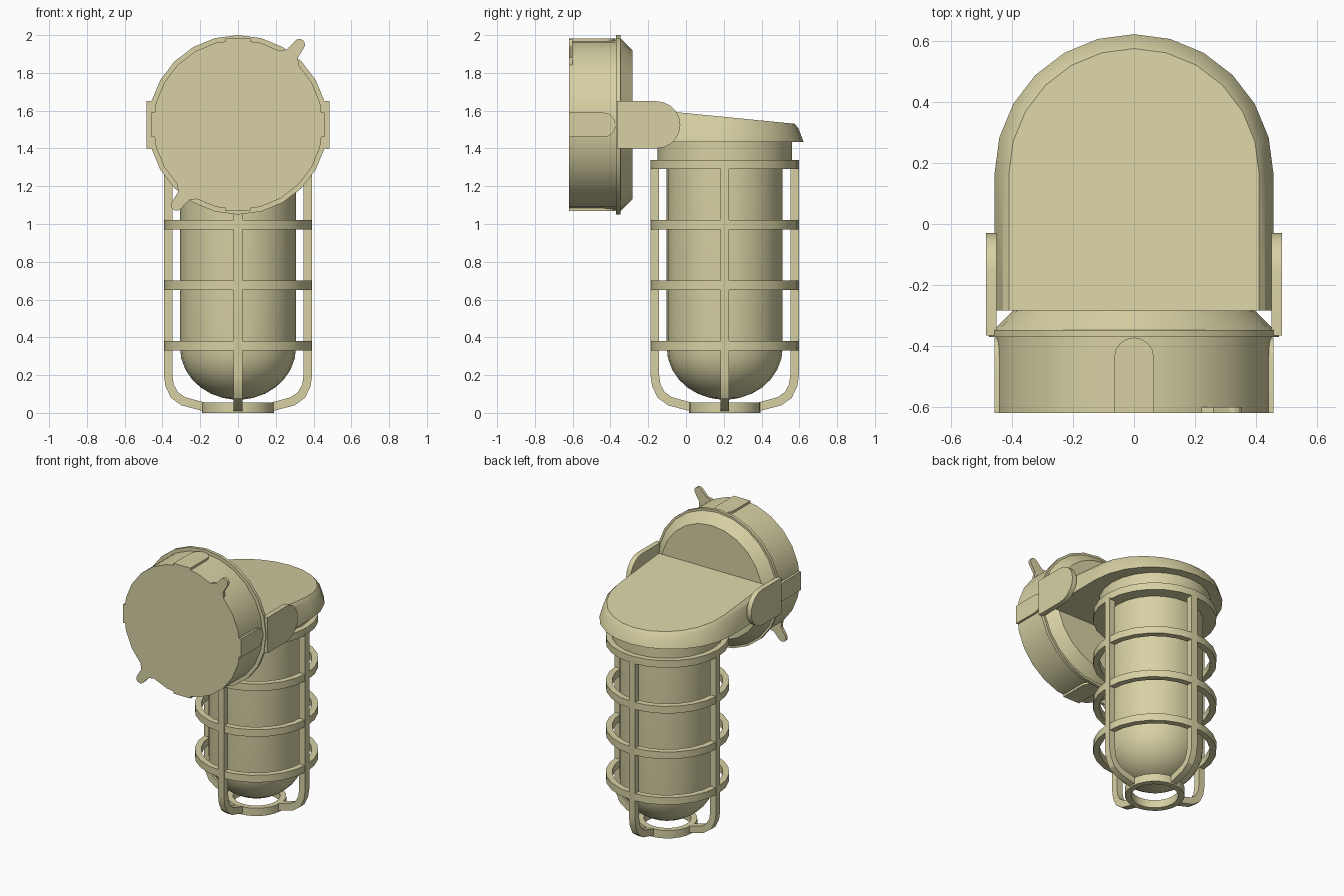
import bpy, bmesh, math
from mathutils import Vector, Matrix

if "Cube" in bpy.data.objects:
    bpy.data.objects.remove(bpy.data.objects["Cube"])

SEG = 24
LAMP_Y = 0.205                     # axis of lamp and cage
BOX_Z = 1.525                      # axis of wall box

mat = bpy.data.materials.new("khaki_paint")
mat.diffuse_color = (0.68, 0.64, 0.37, 1)
mat.use_nodes = True
mat.node_tree.nodes["Principled BSDF"].inputs["Base Color"].default_value = mat.diffuse_color


def finish(name, bm):
    bmesh.ops.remove_doubles(bm, verts=bm.verts, dist=1e-5)
    bmesh.ops.recalc_face_normals(bm, faces=bm.faces)
    me = bpy.data.meshes.new(name)
    bm.to_mesh(me)
    bm.free()
    me.materials.append(mat)
    ob = bpy.data.objects.new(name, me)
    bpy.context.collection.objects.link(ob)
    bpy.ops.object.select_all(action='DESELECT')
    ob.select_set(True)
    bpy.context.view_layer.objects.active = ob
    bpy.ops.object.shade_smooth_by_angle(angle=math.radians(28))
    return ob


def loft(name, loops, closed=False):
    """Skin a list of equal-length vertex loops; cap the ends unless closed."""
    bm = bmesh.new()
    rows = [[bm.verts.new(p) for p in lp] for lp in loops]
    n = len(rows[0])
    pairs = list(zip(rows, rows[1:]))
    if closed:
        pairs.append((rows[-1], rows[0]))
    for a, b in pairs:
        for i in range(n):
            j = (i + 1) % n
            bm.faces.new((a[i], a[j], b[j], b[i]))
    if not closed:
        bm.faces.new(rows[0])
        bm.faces.new(rows[-1])
    return finish(name, bm)


def lathe(name, prof, place, closed=False):
    """Revolve (radius, height) points; place(x, y, h) puts them in the world."""
    ang = [2 * math.pi * i / SEG for i in range(SEG)]
    return loft(name, [[place(r * math.cos(a), r * math.sin(a), h) for a in ang]
                       for r, h in prof], closed)


def prism(name, pts, t0, t1, place):
    """Extrude a flat outline (u, v) from t0 to t1."""
    return loft(name, [[place(u, v, t) for u, v in pts] for t in (t0, t1)])


def lamp(x, y, h):
    return (x, y + LAMP_Y, h)


def wall(x, y, h):
    return (x, h, y + BOX_Z)


def arc(cu, cv, r, a0, a1, n):
    return [(cu + r * math.cos(math.radians(a0 + (a1 - a0) * i / n)),
             cv + r * math.sin(math.radians(a0 + (a1 - a0) * i / n)))
            for i in range(n + 1)]


# Wall box with flange and tapered cover
lathe("wall_box", [(0.45, -0.62), (0.45, -0.37)], wall)
lathe("box_flange", [(0.475, -0.37), (0.475, -0.348)], wall)
lathe("tapered_cover", [(0.46, -0.348), (0.395, -0.283)], wall)

# Raised conduit bosses on four sides of the box
boss = [(-0.065, -0.62), (0.065, -0.62)] + arc(0, -0.437, 0.065, 0, 180, 8)
for k in range(4):
    a = k * math.pi / 2
    prism(f"box_boss_{k + 1}", boss, 0.40, 0.457,
          lambda u, v, t: (t * math.cos(a) - u * math.sin(a), v,
                           BOX_Z + t * math.sin(a) + u * math.cos(a)))

# Two mounting lugs at the front rim
lug = [(0.41, -0.08), (0.45, -0.06), (0.475, -0.036)] + \
    arc(0.535, 0, 0.03, -90, 90, 6) + [(0.475, 0.036), (0.45, 0.06), (0.41, 0.08)]
for k in range(2):
    a = math.radians(52.6 + 180 * k)
    prism(f"mounting_lug_{k + 1}", lug, -0.62, -0.60,
          lambda u, v, t: (u * math.cos(a) - v * math.sin(a), t,
                           BOX_Z + u * math.sin(a) + v * math.cos(a)))

# Side arms
arm = [(-0.365, 1.40)] + arc(-0.155, BOX_Z, 0.125, -90, 90, 10) + [(-0.365, 1.65)]
for side, name in ((-1, "left_arm"), (1, "right_arm")):
    prism(name, arm, 0.45, 0.485, lambda u, v, t: (side * t, u, v))


# Sloped hood with rounded far end
def hood_loop(r, drop=None):
    pts = [(r, -0.283)] + arc(0, 0.165, r, 0, 180, 12) + [(-r, -0.283)]
    return [(x, y, 1.435 if drop is None else 1.587 - 0.098 * y - drop)
            for x, y in pts]


loft("hood", [hood_loop(0.457), hood_loop(0.43, 0.022), hood_loop(0.41, 0)])

# Neck and glass globe
lathe("neck", [(0.355, 1.33), (0.355, 1.436)], lamp)
dome = [(0.307 * math.cos(math.radians(d)), 0.345 - 0.275 * math.sin(math.radians(d)))
        for d in (85, 75, 62, 50, 38, 25, 12, 0)]
lathe("globe", dome + [(0.307, 1.30)], lamp)

# Cage rings
lathe("cage_top_ring", [(0.393, 1.29), (0.393, 1.34)], lamp)
for k, z in enumerate((0.33, 0.65, 0.97)):
    lathe(f"cage_ring_{k + 1}", [(0.352, z), (0.393, z), (0.393, z + 0.05),
                                 (0.352, z + 0.05)], lamp, True)
lathe("cage_bottom_ring", [(0.15, 0), (0.19, 0), (0.19, 0.055), (0.15, 0.055)],
      lamp, True)

# Cage bars, bent in at the bottom
bar = [(0.393, 1.30), (0.393, 0.20), (0.384, 0.14), (0.355, 0.08), (0.30, 0.04),
       (0.17, 0.006), (0.17, 0.053), (0.28, 0.083), (0.318, 0.11),
       (0.34, 0.15), (0.347, 0.20), (0.347, 1.30)]
for k in range(4):
    a = k * math.pi / 2
    prism(f"cage_bar_{k + 1}", bar, -0.023, 0.023,
          lambda u, v, t: lamp(u * math.cos(a) - t * math.sin(a),
                               u * math.sin(a) + t * math.cos(a), v))
